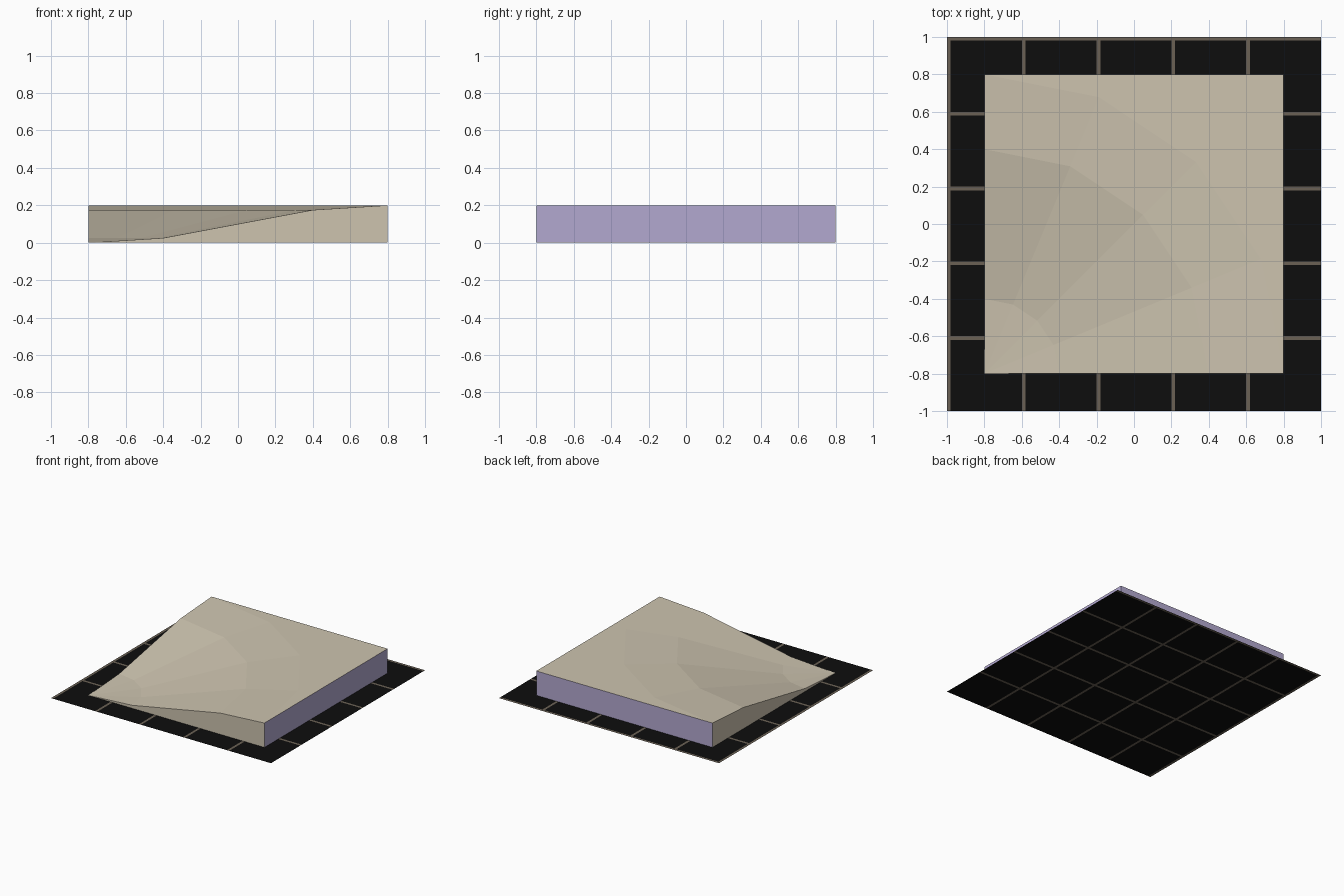
import bpy, math

if "Cube" in bpy.data.objects:
    bpy.data.objects.remove(bpy.data.objects["Cube"])


def material(name, rgb):
    m = bpy.data.materials.new(name)
    m.diffuse_color = (*rgb, 1.0)
    m.use_nodes = True
    m.node_tree.nodes["Principled BSDF"].inputs["Base Color"].default_value = m.diffuse_color
    return m


sand = material("sand", (0.61, 0.55, 0.43))
lilac = material("lilac", (0.45, 0.395, 0.63))
black = material("black", (0.004, 0.004, 0.004))
grout = material("grout", (0.145, 0.12, 0.09))


def make(name, verts, faces, mats, indices):
    me = bpy.data.meshes.new(name)
    me.from_pydata(verts, [], faces)
    for m in mats:
        me.materials.append(m)
    for p, i in zip(me.polygons, indices):
        p.material_index = i
    me.update()
    ob = bpy.data.objects.new(name, me)
    bpy.context.collection.objects.link(ob)
    return ob


# Tiled base: flat sheet, each tile has a thin line on its left and back edge
W = 0.02
xs = sorted([-1 + 0.4 * i for i in range(6)] + [-1 + 0.4 * i + W for i in range(5)])
ys = [-v for v in reversed(xs)]
n = len(xs)
verts = [(x, y, 0) for y in ys for x in xs]
faces, idx = [], []
for j in range(n - 1):
    for i in range(n - 1):
        a = j * n + i
        faces.append((a, a + 1, a + n + 1, a + n))
        is_line = xs[i + 1] - xs[i] < 0.1 or ys[j + 1] - ys[j] < 0.1
        idx.append(1 if is_line else 0)
make("tiled_base", verts, faces, [black, grout], idx)

# Sloping corner: rings around the low corner, rising to a flat top
H, E, SEG = 0.2, 0.8, 4
rings = [(0.4, 0.025), (1.2, 0.175), (1.6, H)]
verts, faces, idx = [(-E, -E, 0)], [], []
for r, z in rings:
    for k in range(SEG + 1):
        a = math.pi / 2 * k / SEG
        verts.append((-E + r * math.cos(a), -E + r * math.sin(a), z))


def at(ring, k):
    return 1 + ring * (SEG + 1) + k


verts.append((E, E, H))
top_corner = len(verts) - 1
for k in range(SEG):
    faces.append((0, at(0, k), at(0, k + 1)))
    for r in range(2):
        faces.append((at(r, k), at(r + 1, k), at(r + 1, k + 1), at(r, k + 1)))
    faces.append((at(2, k), top_corner, at(2, k + 1)))

# Walls: sand on the two curved sides, lilac on the two full-height sides
verts += [(-E, -E, 0), (E, -E, 0), (E, E, 0), (-E, E, 0)]
f = top_corner + 1
faces.append((0, f + 1, at(2, 0), at(1, 0), at(0, 0)))
faces.append((f + 3, 0, at(0, SEG), at(1, SEG), at(2, SEG)))
idx = [0] * len(faces)
faces.append((f + 1, f + 2, top_corner, at(2, 0)))
faces.append((f + 2, f + 3, at(2, SEG), top_corner))
idx += [1, 1]
make("sloped_corner", verts, faces, [sand, lilac], idx)
